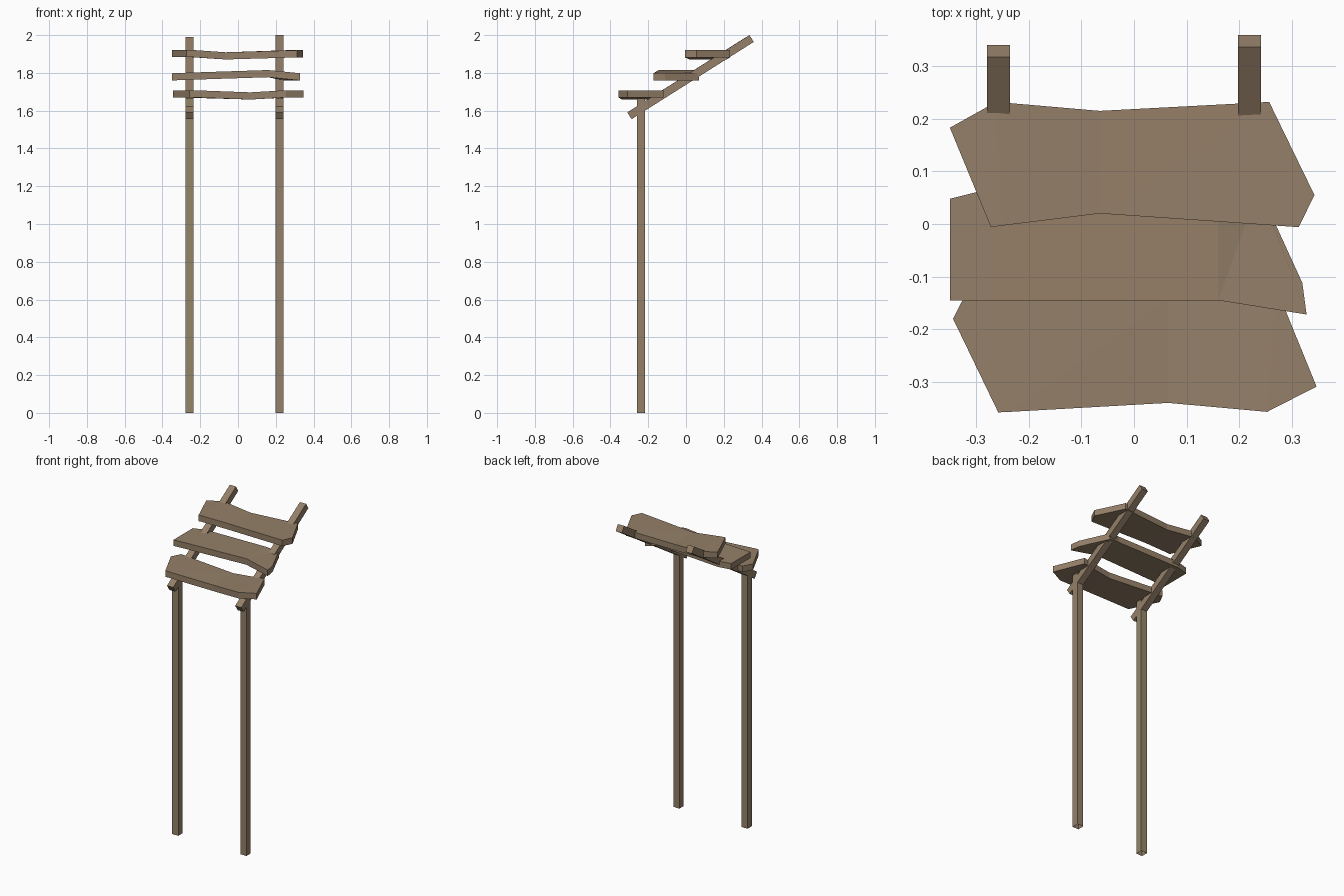
import bpy, bmesh

if "Cube" in bpy.data.objects:
    bpy.data.objects.remove(bpy.data.objects["Cube"])


def material(name, rgb):
    m = bpy.data.materials.new(name)
    m.diffuse_color = (*rgb, 1)
    m.use_nodes = True
    m.node_tree.nodes["Principled BSDF"].inputs["Base Color"].default_value = m.diffuse_color
    return m


wood = material("weathered brown wood", (0.30, 0.215, 0.14))
olive = material("olive brown wood", (0.30, 0.235, 0.14))


def loft(name, rings, mat, open_start=False):
    """Skin a list of four-point rings and cap the ends."""
    bm = bmesh.new()
    vs = [[bm.verts.new(p) for p in r] for r in rings]
    for a, b in zip(vs, vs[1:]):
        for i in range(4):
            j = (i + 1) % 4
            bm.faces.new((a[i], a[j], b[j], b[i]))
    if not open_start:
        bm.faces.new(vs[0][::-1])
    bm.faces.new(vs[-1])
    bmesh.ops.recalc_face_normals(bm, faces=bm.faces)
    # triangulate bent faces so every facet is flat
    bmesh.ops.triangulate(bm, faces=[f for f in bm.faces if len(rings) > 2])
    me = bpy.data.meshes.new(name)
    bm.to_mesh(me)
    bm.free()
    me.materials.append(mat)
    ob = bpy.data.objects.new(name, me)
    bpy.context.collection.objects.link(ob)
    return ob


# Posts and slanted rails, one pair on each side
for side, x0, x1, top_y, top_z, mat in (
        ("left", -0.279, -0.236, 0.317, 1.989, olive),
        ("right", 0.198, 0.241, 0.336, 2.0, wood)):
    loft(side + "_post",
         [[(x0, -0.26, z), (x1, -0.26, z), (x1, -0.217, z), (x0, -0.217, z)]
          for z in (0, 1.665)], mat, open_start=True)
    loft(side + "_rail",
         [[(x0, y, z), (x1, y, z), (x1, y + 0.023, z - 0.036), (x0, y + 0.023, z - 0.036)]
          for y, z in ((-0.311, 1.591), (top_y, top_z))], wood)

# Planks: stations of (front x, front y, back x, back y, underside z)
planks = {
    "upper_plank": [(-0.272, -0.006, -0.35, 0.183, 1.884),
                    (-0.250, -0.003, -0.262, 0.232, 1.884),
                    (-0.065, 0.020, -0.065, 0.215, 1.871),
                    (0.313, -0.006, 0.257, 0.232, 1.882),
                    (0.343, 0.055, 0.270, 0.205, 1.882)],
    "middle_plank": [(-0.35, -0.145, -0.35, 0.048, 1.760),
                     (-0.27, -0.145, -0.27, 0.068, 1.763),
                     (0.16, -0.145, 0.16, 0.052, 1.777),
                     (0.328, -0.172, 0.237, 0.070, 1.760),
                     (0.32, -0.112, 0.250, 0.041, 1.761)],
    "lower_plank": [(-0.258, -0.358, -0.344, -0.18, 1.670),
                    (-0.235, -0.357, -0.313, -0.12, 1.670),
                    (0.065, -0.340, 0.065, -0.142, 1.659),
                    (0.253, -0.357, 0.270, -0.12, 1.670),
                    (0.347, -0.309, 0.285, -0.157, 1.670)],
}
T = 0.038
for name, stations in planks.items():
    loft(name, [[(fx, fy, z), (bx, by, z), (bx, by, z + T), (fx, fy, z + T)]
                for fx, fy, bx, by, z in stations], wood)
